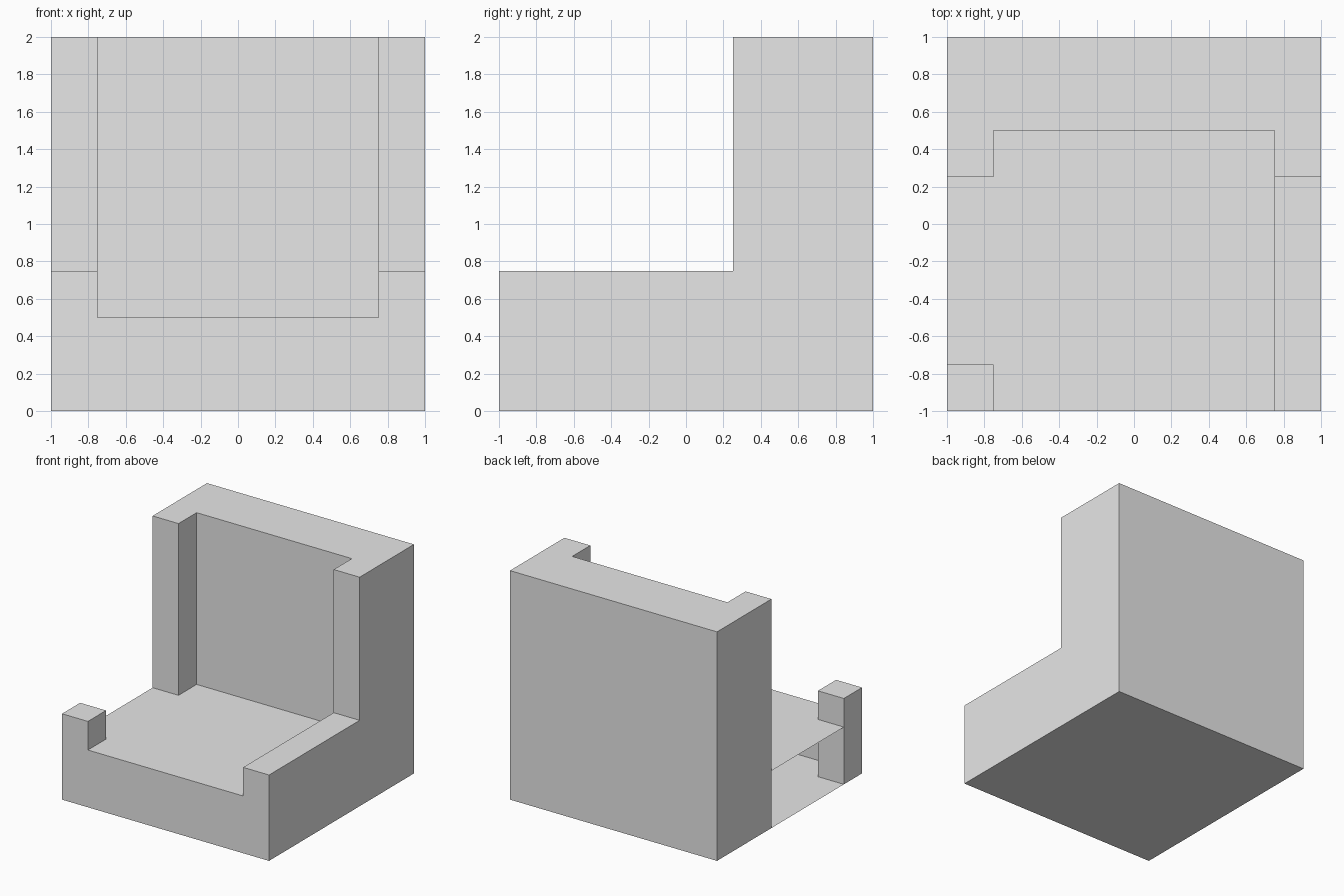
import bpy
import bmesh
from mathutils import Vector

cube = bpy.data.objects.get("Cube")
if cube:
    bpy.data.objects.remove(cube, do_unlink=True)

grey = bpy.data.materials.new("light grey")
grey.use_nodes = True
grey.diffuse_color = (0.8, 0.8, 0.8, 1)
grey.node_tree.nodes["Principled BSDF"].inputs["Base Color"].default_value = (0.8, 0.8, 0.8, 1)


def finish(name, bm):
    mesh = bpy.data.meshes.new(name)
    bm.to_mesh(mesh)
    bm.free()
    mesh.materials.append(grey)
    obj = bpy.data.objects.new(name, mesh)
    bpy.context.collection.objects.link(obj)
    return obj


def side_prism(name, profile, x0, x1):
    """Extrude a (y, z) outline along x into a closed solid."""
    bm = bmesh.new()
    face = bm.faces.new([bm.verts.new((x0, y, z)) for y, z in profile])
    ext = bmesh.ops.extrude_face_region(bm, geom=[face], use_keep_orig=True)
    moved = [v for v in ext["geom"] if isinstance(v, bmesh.types.BMVert)]
    bmesh.ops.translate(bm, verts=moved, vec=(x1 - x0, 0, 0))
    bmesh.ops.recalc_face_normals(bm, faces=bm.faces)
    return finish(name, bm)


def box(name, x, y, z):
    outline = [(y[0], z[0]), (y[1], z[0]), (y[1], z[1]), (y[0], z[1])]
    return side_prism(name, outline, *x)


def sheet(name, corner, u, v):
    """Single thin panel spanned by two edge vectors, facing u x v."""
    c, u, v = Vector(corner), Vector(u), Vector(v)
    bm = bmesh.new()
    bm.faces.new([bm.verts.new(p) for p in (c, c + u, c + u + v, c + v)])
    return finish(name, bm)


# Full side: low arm rising to the back post
arm_outline = [(-1, 0), (1, 0), (1, 2), (0.25, 2), (0.25, 0.75), (-1, 0.75)]
side_prism("left_arm", arm_outline, 0.75, 1)

# Open side: back post and short front post only
box("right_back_post", (-1, -0.75), (0.25, 1), (0, 2))
box("right_front_post", (-1, -0.75), (-1, -0.75), (0, 0.75))

# Backrest between the posts
box("backrest", (-0.75, 0.75), (0.5, 1), (0, 2))

# Hollow base: seat, front panel and floor
sheet("seat", (-1, -1, 0.5), (1.75, 0, 0), (0, 1.75, 0))
sheet("front_panel", (-0.75, -1, 0), (1.5, 0, 0), (0, 0, 0.5))
sheet("floor", (-1, -1, 0), (0, 1.75, 0), (1.75, 0, 0))
